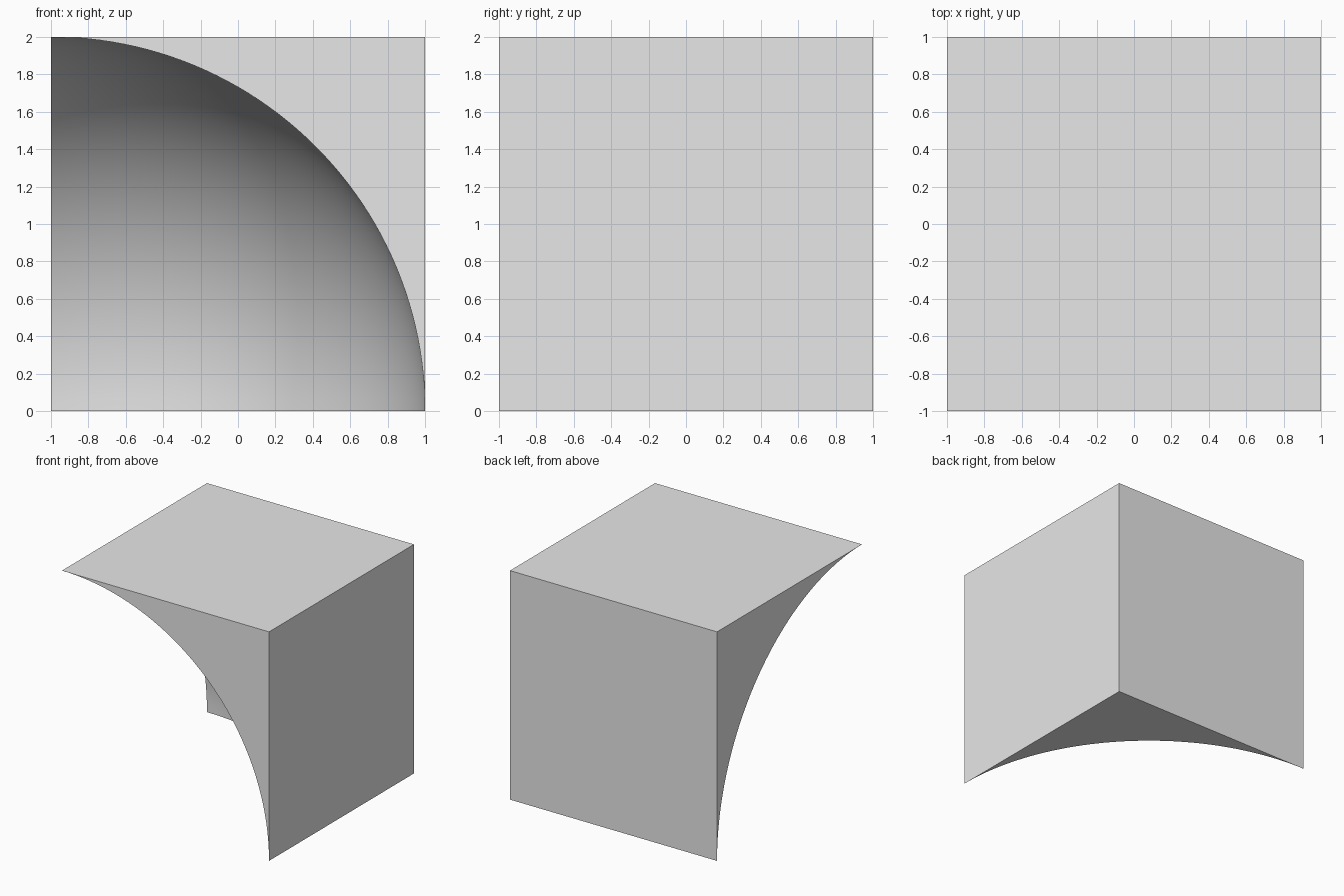
import bpy
import bmesh
from math import sin, cos, pi
from mathutils import Vector, Matrix

if "Cube" in bpy.data.objects:
    bpy.data.objects.remove(bpy.data.objects["Cube"], do_unlink=True)

SIZE = 2.0
SEGMENTS = 48
CENTRE = Vector((-1, -1, 0))

grey = bpy.data.materials.new("light grey")
grey.use_nodes = True
grey.diffuse_color = (0.8, 0.8, 0.8, 1)
grey.node_tree.nodes["Principled BSDF"].inputs["Base Color"].default_value = (0.8, 0.8, 0.8, 1)

bm = bmesh.new()


def arc(a, b):
    """Quarter circle from axis a to axis b around the hollow's centre."""
    steps = [i / SEGMENTS * pi / 2 for i in range(SEGMENTS + 1)]
    return [CENTRE + SIZE * (a * cos(t) + b * sin(t)) for t in steps]


def add_face(points):
    return bm.faces.new([bm.verts.new(p) for p in points])


X, Y, Z = (SIZE * axis / SIZE for axis in Matrix.Identity(3))

# Spherical hollow: a quarter arc spun a quarter turn
verts = [bm.verts.new(p) for p in arc(X, Z)]
edges = [bm.edges.new(pair) for pair in zip(verts, verts[1:])]
bmesh.ops.spin(bm, geom=verts + edges, cent=CENTRE, axis=Z,
               angle=pi / 2, steps=SEGMENTS, use_duplicate=False)

# Three walls cut by an arc, and the three full square walls opposite
for a, b, c in ((X, Y, Z), (Y, Z, X), (Z, X, Y)):
    add_face(arc(a, b) + [CENTRE + SIZE * (a + b)])
    add_face([CENTRE + SIZE * (c + d) for d in (Vector(), a, a + b, b)])

# Weld the seams and close the solid
bmesh.ops.remove_doubles(bm, verts=bm.verts, dist=0.0005)
bmesh.ops.dissolve_degenerate(bm, edges=bm.edges, dist=0.0001)
bmesh.ops.recalc_face_normals(bm, faces=bm.faces)

mesh = bpy.data.meshes.new("hollowed_corner_block")
bm.to_mesh(mesh)
bm.free()
mesh.materials.append(grey)
block = bpy.data.objects.new("hollowed_corner_block", mesh)
bpy.context.collection.objects.link(block)

# Smooth hollow with crisp edges
bpy.ops.object.select_all(action="DESELECT")
block.select_set(True)
bpy.context.view_layer.objects.active = block
bpy.ops.object.shade_smooth_by_angle(angle=pi / 6)
